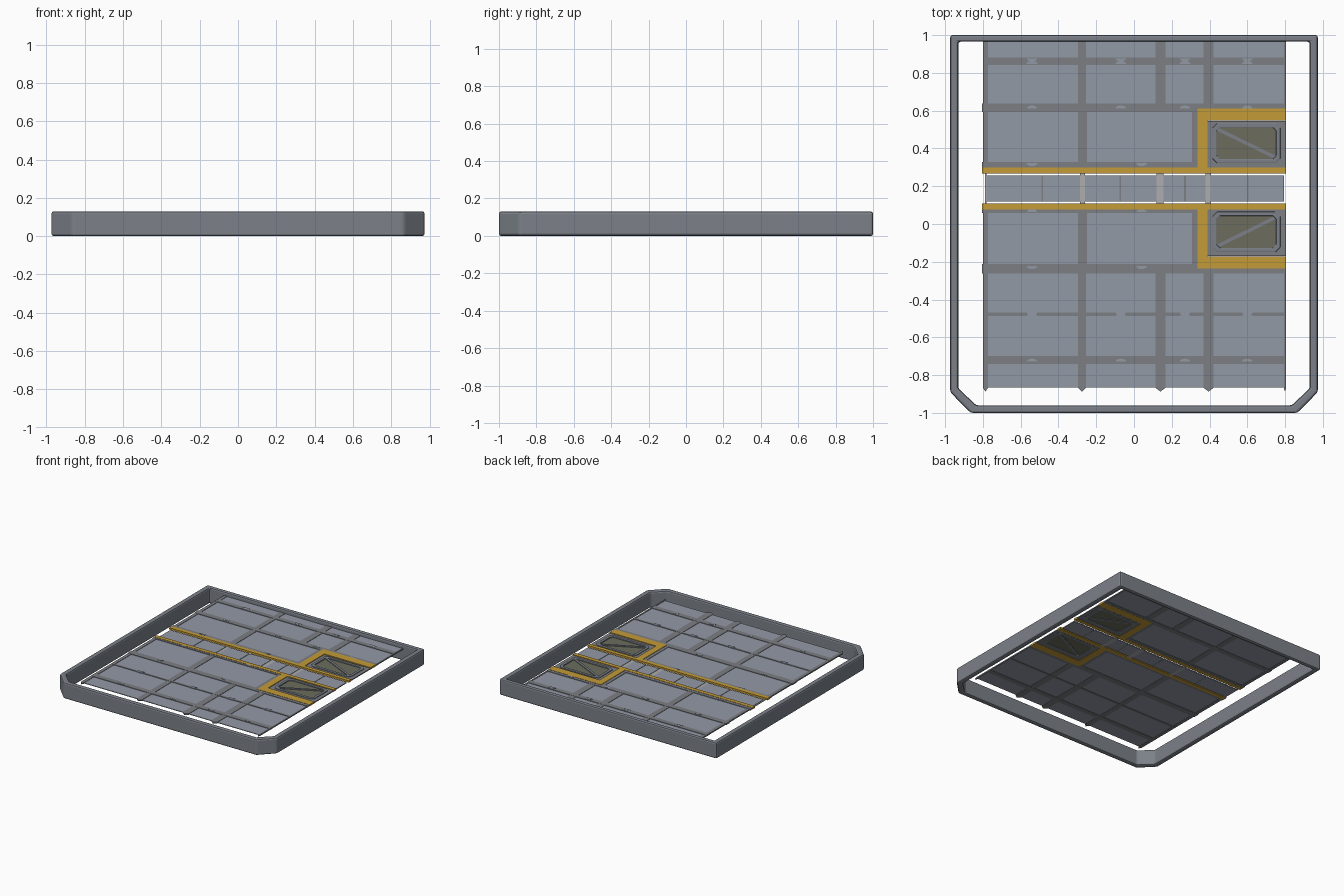
import bpy, bmesh
from math import pi, cos, sin, hypot

if "Cube" in bpy.data.objects:
    bpy.data.objects.remove(bpy.data.objects["Cube"])


def material(name, rgb):
    m = bpy.data.materials.new(name)
    m.diffuse_color = (*rgb, 1)
    m.use_nodes = True
    m.node_tree.nodes["Principled BSDF"].inputs["Base Color"].default_value = m.diffuse_color
    return m


STEEL = material("steel", (0.20, 0.22, 0.25))
BEAM = material("beam_grey", (0.20, 0.21, 0.23))
PANEL = material("panel_grey", (0.29, 0.32, 0.38))
PALE = material("pale_grey", (0.42, 0.42, 0.42))
YELLOW = material("yellow", (0.55, 0.33, 0.04))
OLIVE = material("olive", (0.15, 0.155, 0.11))


def finish(bm, name, mat, bevel=0):
    bmesh.ops.recalc_face_normals(bm, faces=bm.faces)
    me = bpy.data.meshes.new(name)
    bm.to_mesh(me)
    bm.free()
    me.materials.append(mat)
    ob = bpy.data.objects.new(name, me)
    bpy.context.collection.objects.link(ob)
    if bevel:
        b = ob.modifiers.new("bevel", 'BEVEL')
        b.width, b.segments, b.limit_method = bevel, 2, 'ANGLE'
    return ob


def prisms(name, outlines, z0, z1, mat, bevel=0):
    """One object from several flat outlines, each extruded from z0 to z1."""
    bm = bmesh.new()
    for pts in outlines:
        f = bm.faces.new([bm.verts.new((x, y, z0)) for x, y in pts])
        top = bmesh.ops.extrude_face_region(bm, geom=[f], use_keep_orig=True)['geom']
        bmesh.ops.translate(bm, vec=(0, 0, z1 - z0),
                            verts=[v for v in top if isinstance(v, bmesh.types.BMVert)])
    return finish(bm, name, mat, bevel)


def ring(name, outer, inner, z0, z1, mat, bevel=0):
    """Closed band between two matching outlines."""
    bm = bmesh.new()
    loops = [[bm.verts.new((x, y, z)) for x, y in pts]
             for pts, z in ((outer, z0), (outer, z1), (inner, z1), (inner, z0))]
    n = len(outer)
    for k in range(4):
        a, b = loops[k], loops[(k + 1) % 4]
        for i in range(n):
            j = (i + 1) % n
            bm.faces.new((a[i], a[j], b[j], b[i]))
    return finish(bm, name, mat, bevel)


def rect(x0, x1, y0, y1):
    return [(x0, y0), (x1, y0), (x1, y1), (x0, y1)]


def octagon(x0, x1, y0, y1, c):
    return [(x0 + c, y0), (x1 - c, y0), (x1, y0 + c), (x1, y1 - c),
            (x1 - c, y1), (x0 + c, y1), (x0, y1 - c), (x0, y0 + c)]


def half_disc(x, y, side, r=0.028):
    return [(x + r * cos(pi * i / 8), y + side * 0.55 * r * sin(pi * i / 8)) for i in range(9)]


def bar(a, b, w):
    dx, dy = b[0] - a[0], b[1] - a[1]
    d = hypot(dx, dy)
    nx, ny = -dy / d * w / 2, dx / d * w / 2
    return [(a[0] + nx, a[1] + ny), (b[0] + nx, b[1] + ny),
            (b[0] - nx, b[1] - ny), (a[0] - nx, a[1] - ny)]


# Outer rim with two cut front corners
def rim_outline(w, back, cut_y, front, cut_x):
    half = [(w, back), (w, cut_y), (cut_x, front)]
    return half + [(-x, y) for x, y in reversed(half)]


ring("outer_rim", rim_outline(0.973, 1.0, -0.89, -1.0, 0.865),
     rim_outline(0.93, 0.965, -0.87, -0.96, 0.835), 0, 0.13, STEEL, 0.012)

# Floor panels in rows and columns
cols4 = [(-0.775, -0.295), (-0.255, 0.115), (0.165, 0.37), (0.42, 0.795)]
cols2 = [(-0.775, -0.295), (-0.25, 0.31)]
rows4 = [(0.88, 0.97), (0.635, 0.845), (-0.47, -0.26), (-0.70, -0.485), (-0.865, -0.74)]
rows2 = [(0.325, 0.595), (-0.215, 0.06)]
cells = [rect(*c, *r) for r in rows4 for c in cols4] + \
        [rect(*c, *r) for r in rows2 for c in cols2]
prisms("floor_panels", cells, 0.094, 0.099, PANEL)

# Beams between the panels, with pointed front tips
cross = [rect(-0.80, 0.805, *y) for y in
         ((0.843, 0.882), (-0.486, -0.469), (-0.741, -0.699))]
cross += [rect(-0.805, 0.335, *y) for y in
          ((0.593, 0.637), (0.298, 0.327), (0.058, 0.082), (-0.262, -0.213))]
cross += [rect(0.335, 0.805, *y) for y in ((0.61, 0.637), (-0.262, -0.235))]
prisms("cross_beams", cross, 0.091, 0.103, BEAM)
longs = []
for x0, x1 in ((-0.80, -0.773), (-0.297, -0.253), (0.113, 0.167), (0.368, 0.422), (0.793, 0.805)):
    xm = (x0 + x1) / 2
    longs.append([(x0, -0.867), (xm, -0.887), (x1, -0.867), (x1, -0.25), (x0, -0.25)])
    longs.append(rect(x0, x1, 0.62, 0.97))
for x0, x1 in ((-0.80, -0.773), (-0.297, -0.248), (0.308, 0.335)):
    longs += [rect(x0, x1, 0.30, 0.61), rect(x0, x1, -0.235, 0.08)]
prisms("long_beams", longs, 0.092, 0.102, BEAM)

# Small half-round pull tabs
tabs = [half_disc(x, y, s) for x in (-0.54, -0.07, 0.27, 0.6)
        for y, s in ((0.848, 1), (0.877, -1), (0.612, 1), (-0.467, -1), (-0.49, 1), (-0.728, 1))]
tabs += [half_disc(x, y, s) for x in (-0.54, 0.04)
         for y, s in ((0.322, -1), (0.063, 1), (-0.223, -1))]
prisms("pull_tabs", tabs, 0.093, 0.105, PANEL)

# Yellow walkway strips with L-shaped hatch borders
strips = []
for s in (1, -1):
    def m(y, s=s):
        return 0.188 + s * y
    strips.append([(-0.805, m(0.08)), (0.805, m(0.08)), (0.805, m(0.112)), (0.39, m(0.112)),
                   (0.39, m(0.36)), (0.805, m(0.36)), (0.805, m(0.424)), (0.335, m(0.424)),
                   (0.335, m(0.112)), (-0.805, m(0.112))])
prisms("yellow_borders", strips, 0.09, 0.105, YELLOW)

# Central channel: small plates with pale ribs between them
plates = []
for x0, x1, xm in ((-0.78, -0.285, -0.485), (-0.26, 0.118, -0.072),
                   (0.155, 0.378, 0.27), (0.408, 0.795, 0.602)):
    plates += [rect(x0, xm - 0.004, 0.12, 0.256), rect(xm + 0.004, x1, 0.12, 0.256)]
prisms("channel_plates", plates, 0.088, 0.096, PANEL)
prisms("channel_seams", [rect(x - 0.004, x + 0.004, 0.12, 0.256)
                         for x in (-0.485, -0.072, 0.27, 0.602)], 0.089, 0.093, BEAM)
prisms("channel_ribs", [rect(x0, x1, 0.105, 0.27) for x0, x1 in
                        ((-0.79, -0.78), (-0.285, -0.26), (0.118, 0.155), (0.378, 0.408))],
       0.088, 0.093, PALE)

# Two hatches: surround, octagonal frame, olive window and diagonal brace
for name, y0, y1, up in (("rear", 0.30, 0.545, False), ("front", -0.17, 0.077, True)):
    a, b = y0 + 0.022, y1 - 0.012
    win = octagon(0.437, 0.753, a + 0.022, b - 0.022, 0.018)
    edge = octagon(0.415, 0.775, a, b, 0.025)
    box = [(0.44, y0), (0.75, y0), (0.805, y0), (0.805, y1), (0.75, y1), (0.44, y1),
           (0.39, y1), (0.39, y0)]
    box = [box[0], box[1], (0.805, y0), (0.805, y1), box[4], box[5], (0.39, y1), (0.39, y0)]
    ring(name + "_hatch_surround", box, win, 0.092, 0.1, BEAM)
    ring(name + "_hatch_frame", edge, win, 0.09, 0.106, STEEL, 0.003)
    prisms(name + "_hatch_window", [win], 0.094, 0.097, OLIVE)
    lo, hi = (0.44, a + 0.03), (0.75, b - 0.03)
    if not up:
        lo, hi = (0.44, b - 0.03), (0.75, a + 0.03)
    prisms(name + "_hatch_brace", [bar(lo, hi, 0.018)], 0.091, 0.103, STEEL)
